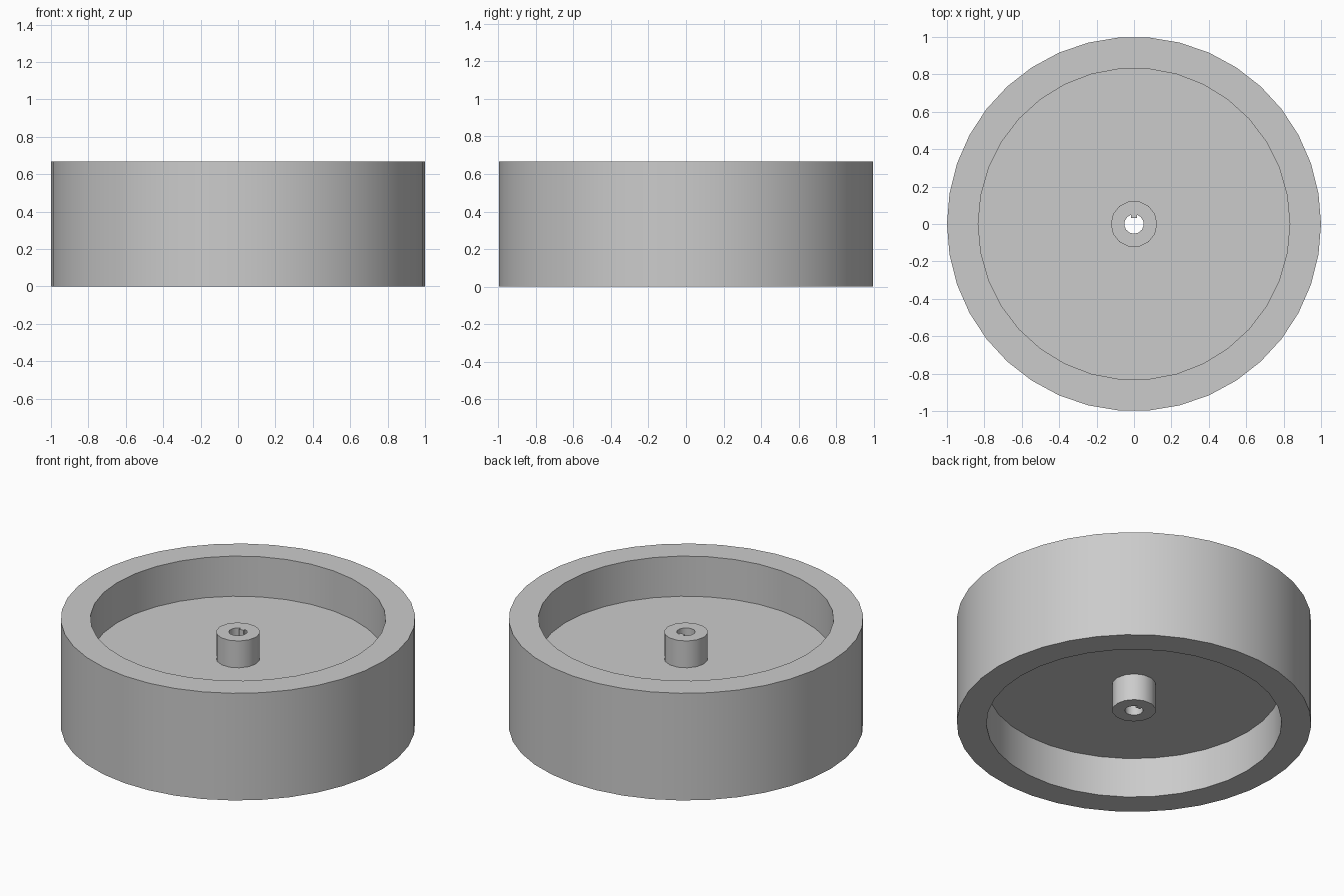
import bpy, bmesh, math

if "Cube" in bpy.data.objects:
    bpy.data.objects.remove(bpy.data.objects["Cube"], do_unlink=True)

HEIGHT = 0.667
WEB_LOW, WEB_HIGH = 0.25, 0.417
HUB_LOW, HUB_HIGH = 0.083, 0.584

grey = bpy.data.materials.new("plain grey")
grey.use_nodes = True
grey.diffuse_color = (0.6, 0.6, 0.6, 1)
grey.node_tree.nodes["Principled BSDF"].inputs["Base Color"].default_value = (0.6, 0.6, 0.6, 1)


def circle(radius, sides):
    step = math.tau / sides
    return [(radius * math.cos(i * step), radius * math.sin(i * step)) for i in range(sides)]


def keyed_bore(radius, half_width, key_y, sides):
    """Round outline with a rectangular key pointing inward from +y."""
    gap = math.asin(half_width / radius)
    start, sweep = math.pi / 2 + gap, math.tau - 2 * gap
    angles = [start + sweep * i / sides for i in range(sides + 1)]
    arc = [(radius * math.cos(a), radius * math.sin(a)) for a in angles]
    return arc + [(half_width, key_y), (-half_width, key_y)]


def wall(bm, outline, low, high, inward=False):
    bottom = [bm.verts.new((x, y, low)) for x, y in outline]
    top = [bm.verts.new((x, y, high)) for x, y in outline]
    for i in range(len(outline)):
        j = (i + 1) % len(outline)
        quad = [bottom[i], bottom[j], top[j], top[i]]
        bm.faces.new(quad[::-1] if inward else quad)


def ring(bm, outer, inner, z, up):
    """Flat face between two outlines."""
    edges = []
    for outline in (outer, inner):
        verts = [bm.verts.new((x, y, z)) for x, y in outline]
        edges += [bm.edges.new((v, verts[i - 1])) for i, v in enumerate(verts)]
    made = bmesh.ops.triangle_fill(bm, edges=edges, use_beauty=True)
    for face in made["geom"]:
        if isinstance(face, bmesh.types.BMFace):
            face.normal_update()
            if (face.normal.z > 0) != up:
                face.normal_flip()


def finish(name, bm):
    bmesh.ops.remove_doubles(bm, verts=bm.verts, dist=0.0001)
    mesh = bpy.data.meshes.new(name)
    bm.to_mesh(mesh)
    bm.free()
    mesh.materials.append(grey)
    obj = bpy.data.objects.new(name, mesh)
    bpy.context.collection.objects.link(obj)
    bpy.ops.object.select_all(action="DESELECT")
    obj.select_set(True)
    bpy.context.view_layer.objects.active = obj
    bpy.ops.object.shade_smooth_by_angle(angle=math.radians(32))


tread = circle(1.0, 38)
recess = circle(0.833, 34)
boss = circle(0.124, 14)
bore = keyed_bore(0.052, 0.015, 0.033, 12)

# Rim: outer tread, two side faces and the recess walls
bm = bmesh.new()
wall(bm, tread, 0, HEIGHT)
wall(bm, recess, 0, WEB_LOW, inward=True)
wall(bm, recess, WEB_HIGH, HEIGHT, inward=True)
ring(bm, tread, recess, 0, up=False)
ring(bm, tread, recess, HEIGHT, up=True)
finish("rim", bm)

# Web: the disc joining rim and hub
bm = bmesh.new()
ring(bm, recess, boss, WEB_LOW, up=False)
ring(bm, recess, boss, WEB_HIGH, up=True)
finish("web", bm)

# Hub: boss on both sides with a keyed bore right through
bm = bmesh.new()
wall(bm, boss, HUB_LOW, WEB_LOW)
wall(bm, boss, WEB_HIGH, HUB_HIGH)
wall(bm, bore, HUB_LOW, HUB_HIGH, inward=True)
ring(bm, boss, bore, HUB_LOW, up=False)
ring(bm, boss, bore, HUB_HIGH, up=True)
finish("hub", bm)
